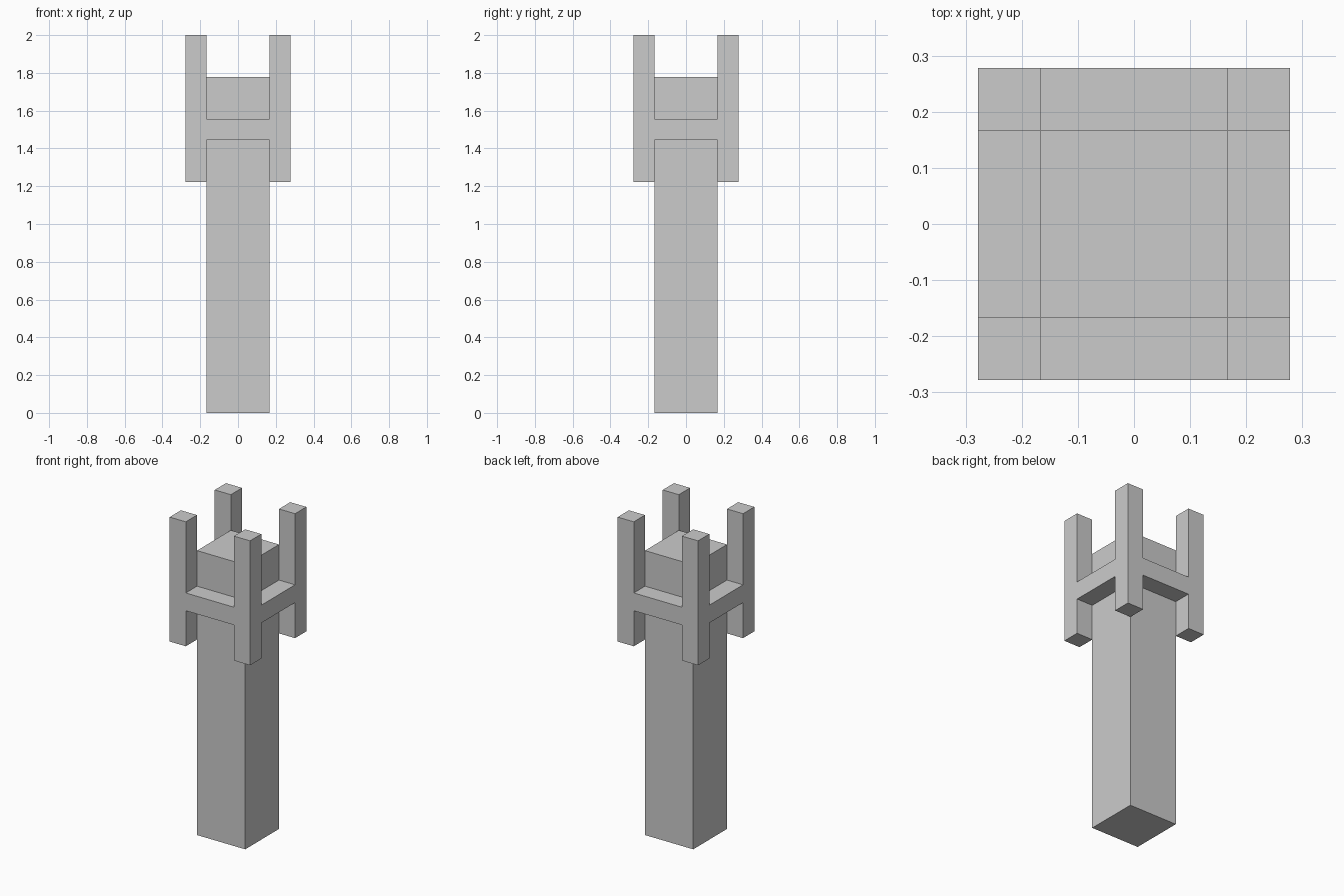
import bpy, bmesh

if "Cube" in bpy.data.objects:
    bpy.data.objects.remove(bpy.data.objects["Cube"])

U = 1 / 9  # model unit: the tower is 18 units tall
CUTS = [-2.5, -1.5, 1.5, 2.5]
RING_BOTTOM, RING_TOP = 13, 14

bm = bmesh.new()

# Ring slab: a 3x3 patch grid, thickened
v = [[bm.verts.new((x * U, y * U, RING_BOTTOM * U)) for x in CUTS] for y in CUTS]
base = [bm.faces.new((v[j][i], v[j][i + 1], v[j + 1][i + 1], v[j + 1][i]))
        for j in range(3) for i in range(3)]
top = bmesh.ops.extrude_face_region(bm, geom=base, use_keep_orig=True)["geom"]
for e in top:
    if isinstance(e, bmesh.types.BMVert):
        e.co.z = RING_TOP * U
bmesh.ops.recalc_face_normals(bm, faces=bm.faces[:])


def pull(level, target, is_part):
    """Extrude the chosen horizontal patches at one level to a new height."""
    faces = [f for f in bm.faces
             if all(abs(w.co.z - level * U) < 1e-5 for w in f.verts)
             and is_part(*(abs(c) / U for c in f.calc_center_median()[:2]))]
    for f in bmesh.ops.extrude_discrete_faces(bm, faces=faces)["faces"]:
        for w in f.verts:
            w.co.z = target * U


def shaft(x, y):
    return x < 1 and y < 1


def post(x, y):
    return x > 1 and y > 1


# Central shaft
pull(RING_TOP, 16, shaft)
pull(RING_BOTTOM, 0, shaft)
# Four corner posts
pull(RING_TOP, 18, post)
pull(RING_BOTTOM, 11, post)

bmesh.ops.recalc_face_normals(bm, faces=bm.faces[:])
mesh = bpy.data.meshes.new("tower")
bm.to_mesh(mesh)
bm.free()
bpy.context.collection.objects.link(bpy.data.objects.new("tower", mesh))
